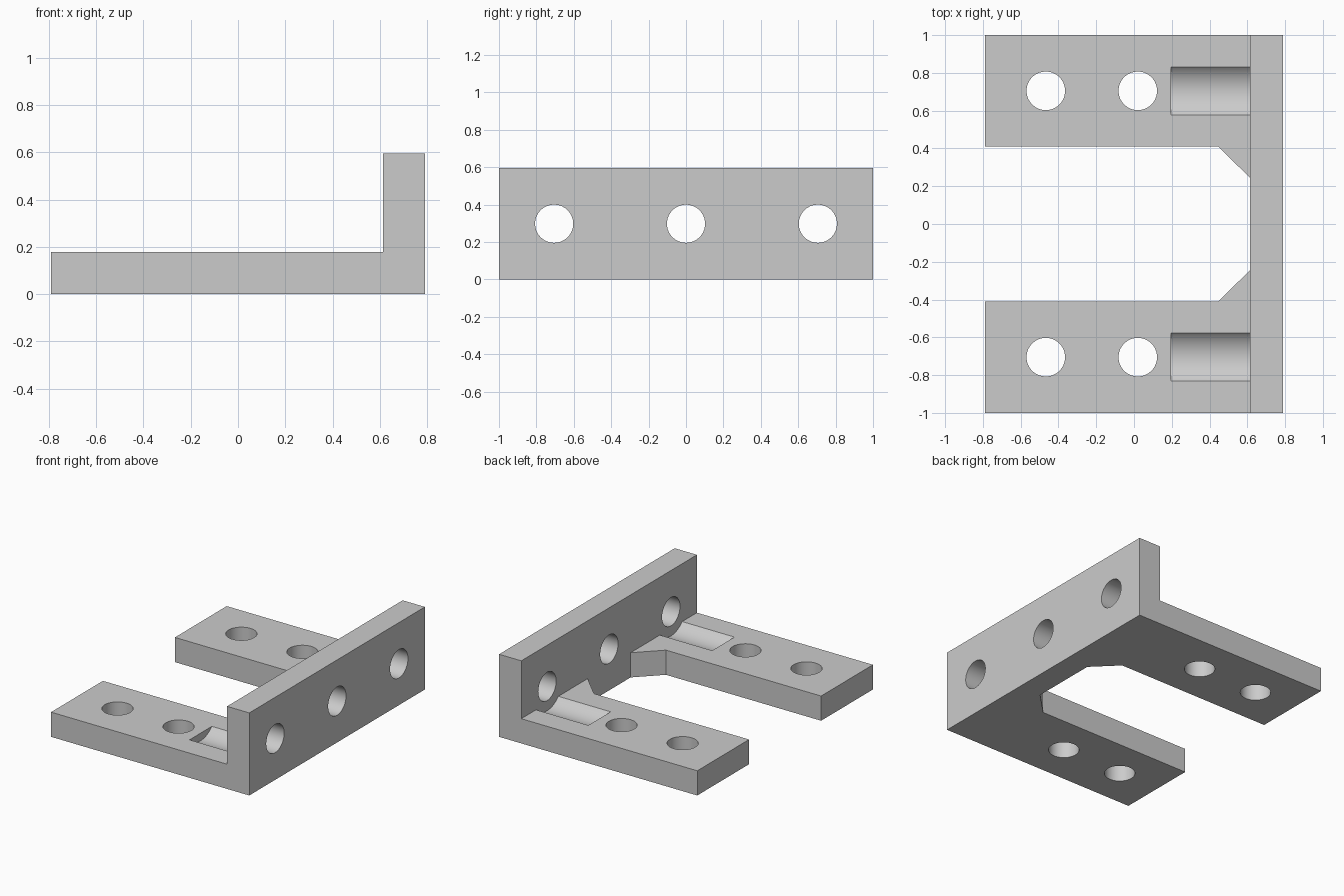
import bpy, bmesh, math
from mathutils import Matrix, Vector

old = bpy.data.objects.get("Cube")
if old:
    bpy.data.objects.remove(old, do_unlink=True)

# Main dimensions
END_X, WALL_X = 0.79, 0.613
PLATE_TOP, WALL_TOP = 0.178, 0.595
HOLE_R, HOLE_Y, HOLE_Z = 0.102, 0.705, 0.298
GROOVE_R, GROOVE_X = 0.175, 0.196

grey = bpy.data.materials.new("plain grey")
grey.use_nodes = True
colour = (0.6, 0.6, 0.6, 1)
grey.diffuse_color = colour
grey.node_tree.nodes["Principled BSDF"].inputs["Base Color"].default_value = colour


def finish(name, bm):
    bmesh.ops.recalc_face_normals(bm, faces=bm.faces)
    mesh = bpy.data.meshes.new(name)
    bm.to_mesh(mesh)
    bm.free()
    mesh.materials.append(grey)
    obj = bpy.data.objects.new(name, mesh)
    bpy.context.collection.objects.link(obj)
    return obj


def prism(name, outline, height):
    bm = bmesh.new()
    face = bm.faces.new([bm.verts.new((x, y, 0)) for x, y in outline])
    top = bmesh.ops.extrude_face_region(bm, geom=[face])["geom"]
    verts = [v for v in top if isinstance(v, bmesh.types.BMVert)]
    bmesh.ops.translate(bm, verts=verts, vec=(0, 0, height))
    return finish(name, bm)


def rod(name, centre, radius, length, along_x=False):
    bm = bmesh.new()
    turn = Matrix.Rotation(math.pi / 2, 4, 'Y') if along_x else Matrix()
    bmesh.ops.create_cone(bm, cap_ends=True, segments=64, radius1=radius,
                          radius2=radius, depth=length,
                          matrix=Matrix.Translation(Vector(centre)) @ turn)
    return finish(name, bm)


def combine(target, tool, operation):
    mod = target.modifiers.new(operation.lower(), 'BOOLEAN')
    mod.operation, mod.solver, mod.object = operation, 'EXACT', tool
    bpy.context.view_layer.objects.active = target
    bpy.ops.object.modifier_apply(modifier=mod.name)
    bpy.data.objects.remove(tool, do_unlink=True)


# Upright wall with three cross holes
bracket = prism("mounting_bracket", [(WALL_X, -1), (END_X, -1), (END_X, 1), (WALL_X, 1)], WALL_TOP)
for y in (-HOLE_Y, 0, HOLE_Y):
    combine(bracket, rod("wall_hole", (0.7, y, HOLE_Z), HOLE_R, 0.6, True), 'DIFFERENCE')

# Two flat arms with a slanted inner corner, bolt holes and a clearance groove
for side in (-1, 1):
    outline = [(-END_X, 1), (-END_X, 0.41), (0.447, 0.41), (WALL_X, 0.245), (WALL_X, 1)]
    arm = prism("arm", [(x, side * y) for x, y in outline], PLATE_TOP)
    for x in (-0.467, 0.02):
        combine(arm, rod("arm_hole", (x, side * HOLE_Y, 0.1), HOLE_R, 0.6), 'DIFFERENCE')
    length = 0.6
    groove = rod("groove", (GROOVE_X + length / 2, side * HOLE_Y, HOLE_Z), GROOVE_R, length, True)
    combine(arm, groove, 'DIFFERENCE')
    combine(bracket, arm, 'UNION')

# Smooth bores, crisp edges
bpy.ops.object.select_all(action='DESELECT')
bracket.select_set(True)
bpy.context.view_layer.objects.active = bracket
bpy.ops.object.shade_smooth_by_angle(angle=math.radians(30))
